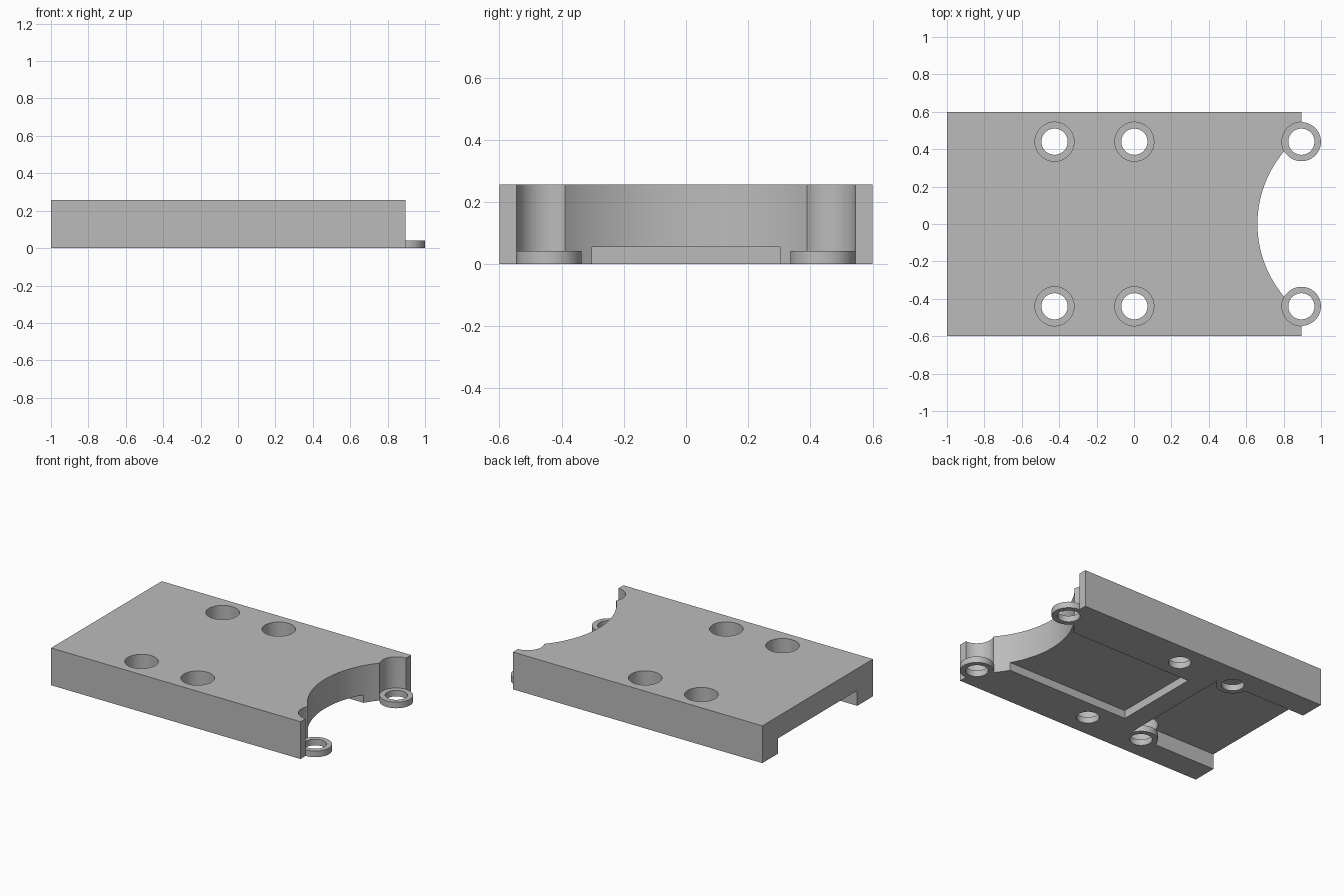
import bpy

default = bpy.data.objects.get("Cube")
if default:
    bpy.data.objects.remove(default, do_unlink=True)

HEIGHT = 0.256
END_X = 0.895
HOLE_Y = 0.44
HOLE_XS = (-0.425, 0.002, END_X)
FLANGE = 0.042          # thickness left under each counterbore

grey = bpy.data.materials.new("plain grey")
grey.use_nodes = True
colour = (0.5, 0.5, 0.5, 1)
grey.diffuse_color = colour
grey.node_tree.nodes["Principled BSDF"].inputs["Base Color"].default_value = colour


def box(name, x0, x1, half_y, z0, z1):
    bpy.ops.mesh.primitive_cube_add(size=1, location=((x0 + x1) / 2, 0, (z0 + z1) / 2))
    ob = bpy.context.object
    ob.name = name
    ob.scale = (x1 - x0, 2 * half_y, z1 - z0)
    bpy.ops.object.transform_apply(location=True, rotation=False, scale=True)
    return ob


def cylinder(name, x, y, radius, z0, z1, sides=64):
    bpy.ops.mesh.primitive_cylinder_add(vertices=sides, radius=radius, depth=z1 - z0,
                                        location=(x, y, (z0 + z1) / 2))
    ob = bpy.context.object
    ob.name = name
    bpy.ops.object.transform_apply(location=True, rotation=False, scale=True)
    return ob


def combine(target, tool, operation):
    """Apply an exact boolean and discard the tool."""
    tool.hide_render = True
    bpy.context.view_layer.objects.active = target
    mod = target.modifiers.new(tool.name, "BOOLEAN")
    mod.solver = "EXACT"
    mod.operation = operation
    mod.object = tool
    bpy.ops.object.modifier_apply(modifier=mod.name)
    bpy.data.objects.remove(tool, do_unlink=True)


plate = box("mounting_plate", -1, END_X, 0.6, 0, HEIGHT)

# Round bite in the end, open channel and shallow pocket underneath
combine(plate, cylinder("end_arc", 1.26, 0, 0.6, -0.1, 0.5, 128), "DIFFERENCE")
combine(plate, box("channel", -1.2, -0.32, 0.43, -0.1, 0.105), "DIFFERENCE")
combine(plate, box("pocket", -0.18, 1.2, 0.303, -0.1, 0.055), "DIFFERENCE")

# Counterbored screw holes, each with a full ring flange at the bottom
spots = [(x, side * HOLE_Y) for x in HOLE_XS for side in (-1, 1)]
for x, y in spots:
    combine(plate, cylinder("counterbore", x, y, 0.1045, FLANGE, 0.5), "DIFFERENCE")
    combine(plate, cylinder("flange", x, y, 0.1045, 0, FLANGE), "UNION")
    combine(plate, cylinder("screw_hole", x, y, 0.07, -0.1, 0.5), "DIFFERENCE")

plate.data.materials.clear()
plate.data.materials.append(grey)
for face in plate.data.polygons:
    face.material_index = 0

bpy.ops.object.select_all(action="DESELECT")
plate.select_set(True)
bpy.context.view_layer.objects.active = plate
bpy.ops.object.shade_smooth_by_angle(angle=0.5)
